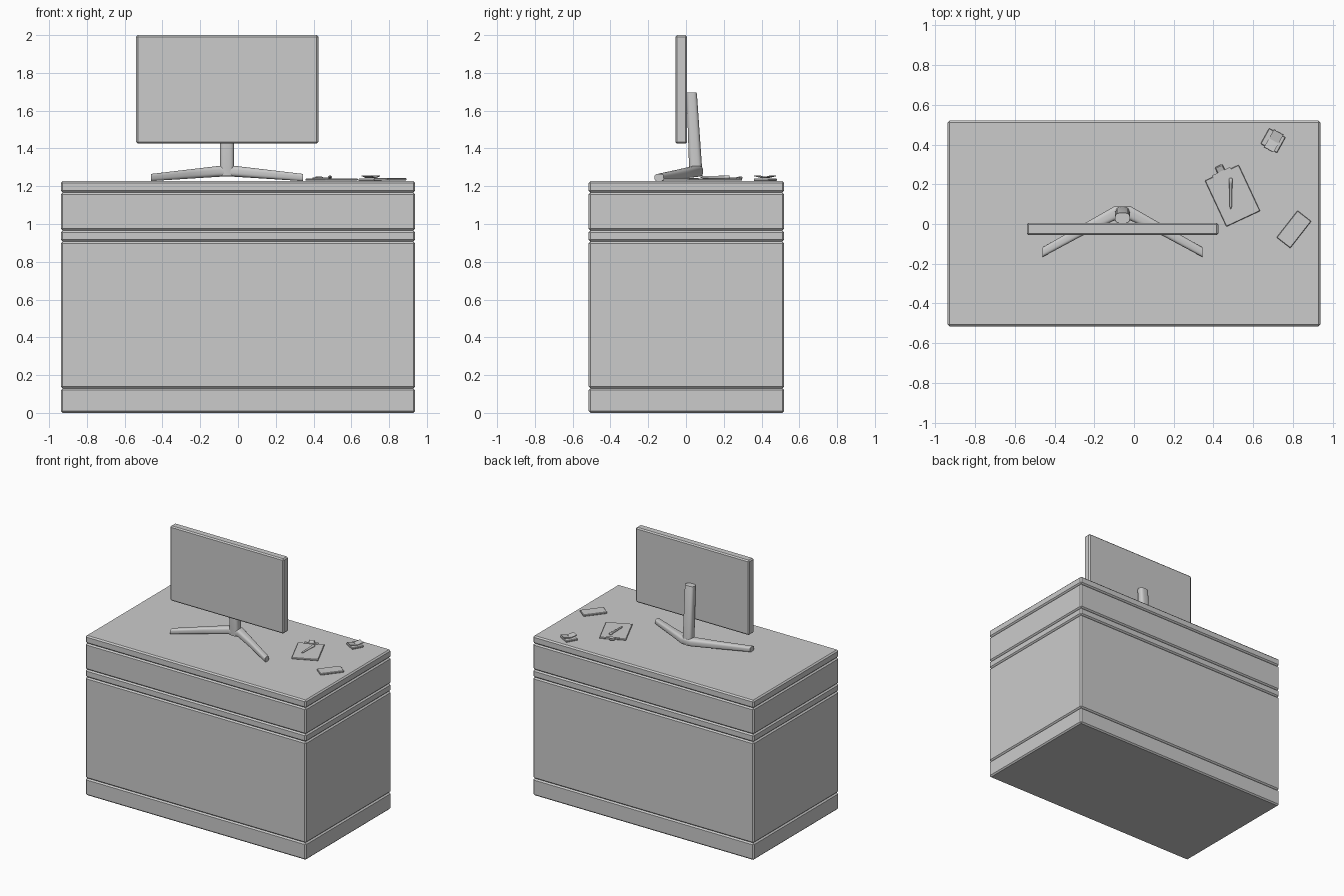
import bpy, bmesh, math
from mathutils import Matrix, Vector, Euler

if "Cube" in bpy.data.objects:
    bpy.data.objects.remove(bpy.data.objects["Cube"])


def box(name, size, loc, rot=(0, 0, 0), bevel=0.0, segs=1):
    bm = bmesh.new()
    bmesh.ops.create_cube(bm, size=1)
    bmesh.ops.scale(bm, vec=size, verts=bm.verts)
    if bevel:
        bmesh.ops.bevel(bm, geom=bm.edges[:], offset=bevel, segments=segs,
                        profile=0.5, affect='EDGES')
    bm.transform(Matrix.Translation(loc) @ Euler(rot).to_matrix().to_4x4())
    return finish(name, bm)


def finish(name, bm, smooth=False):
    bmesh.ops.recalc_face_normals(bm, faces=bm.faces[:])
    me = bpy.data.meshes.new(name)
    bm.to_mesh(me)
    bm.free()
    ob = bpy.data.objects.new(name, me)
    bpy.context.collection.objects.link(ob)
    if smooth:
        bpy.ops.object.select_all(action='DESELECT')
        ob.select_set(True)
        bpy.context.view_layer.objects.active = ob
        bpy.ops.object.shade_smooth_by_angle(angle=math.radians(40))
    return ob


def loft(name, rings):
    bm = bmesh.new()
    rows = [[bm.verts.new(p) for p in r] for r in rings]
    n = len(rows[0])
    for a, b in zip(rows, rows[1:]):
        for i in range(n):
            j = (i + 1) % n
            bm.faces.new((a[i], a[j], b[j], b[i]))
    bm.faces.new(rows[0])
    bm.faces.new(rows[-1])
    return finish(name, bm, True)


def rounded(a0, a1, b0, b1, power=3.2, n=24):
    """Rounded section filling the range a0..a1, b0..b1."""
    pts = []
    for i in range(n):
        t = math.tau * (i + 0.5) / n
        c, s = math.cos(t), math.sin(t)
        u = math.copysign(abs(c) ** (2 / power), c)
        v = math.copysign(abs(s) ** (2 / power), s)
        pts.append(((a0 + a1 + u * (a1 - a0)) / 2, (b0 + b1 + v * (b1 - b0)) / 2))
    return pts


# desk: stacked blocks with chamfered edges
levels = [0, 0.13, 0.907, 0.966, 1.167, 1.227]
names = ["plinth", "cabinet_body", "lower_trim", "upper_panel", "desk_top"]
for name, z0, z1 in zip(names, levels, levels[1:]):
    box(name, (1.876, 1.036, z1 - z0), (0, 0.002, (z0 + z1) / 2), bevel=0.01)

# monitor screen
box("monitor_screen", (0.965, 0.062, 0.575), (-0.057, -0.025, 1.7125), bevel=0.009)

# stand: spread legs lofted sideways, then the leaning column
CX = -0.058
stations = []
for sx, y0, y1, z0, z1 in [(0.403, -0.167, -0.118, 1.227, 1.265),
                           (0.2, -0.058, -0.002, 1.24, 1.289),
                           (0.04, 0.018, 0.09, 1.25, 1.308)]:
    stations.append((sx, y0, y1, z0, z1))
stations = [(-s[0],) + s[1:] for s in stations] + stations[::-1]
loft("stand_legs", [[(CX + x, y, z) for y, z in rounded(y0, y1, z0, z1)]
                    for x, y0, y1, z0, z1 in stations])
loft("stand_column", [[(x, y, z) for x, y in rounded(CX - 0.037, CX + 0.037, y0, y1)]
                      for z, y0, y1 in [(1.255, 0.018, 0.088), (1.30, 0.016, 0.085),
                                        (1.69, 0.003, 0.058), (1.697, 0.005, 0.055)]])

# clipboard with its metal clip
ang = math.radians(25)
bc = Vector((0.496, 0.142, 1.235))
turn = Matrix.Rotation(ang, 3, 'Z')


def on_board(u, v, z):
    return bc + turn @ Vector((u, v, z))


box("clipboard", (0.188, 0.256, 0.012), bc, (0, 0, ang), bevel=0.003)
box("clip_plate", (0.10, 0.02, 0.005), on_board(0, 0.126, 0.008), (0, 0, ang))
box("clip_handle", (0.042, 0.042, 0.012), on_board(0, 0.146, 0.006),
    (math.radians(15), 0, ang), bevel=0.004)

# pen: revolved profile along y
profile = [(0.073, 0.001), (0.088, 0.006), (0.205, 0.008), (0.208, 0.010),
           (0.226, 0.010), (0.231, 0.006)]
loft("pen", [[(0.487 + r * math.cos(math.tau * i / 12), y,
               1.248 + r * math.sin(math.tau * i / 12)) for i in range(12)]
             for y, r in profile])

# phone
box("phone", (0.172, 0.088, 0.014), (0.805, -0.027, 1.237),
    (0, 0, math.radians(52)), bevel=0.003)

# small card stand: slab with two tilted leaves
a = math.radians(-29)
cc = Vector((0.70, 0.42, 1.234))
box("card_stand_base", (0.095, 0.09, 0.014), cc, (0, 0, a), bevel=0.003)
for side, tilt in ((1, 12), (-1, -12)):
    off = Matrix.Rotation(a, 3, 'Z') @ Vector((0.004, side * 0.026, 0.016))
    box("card_leaf", (0.055, 0.05, 0.005), cc + off, (math.radians(tilt), 0, a))
